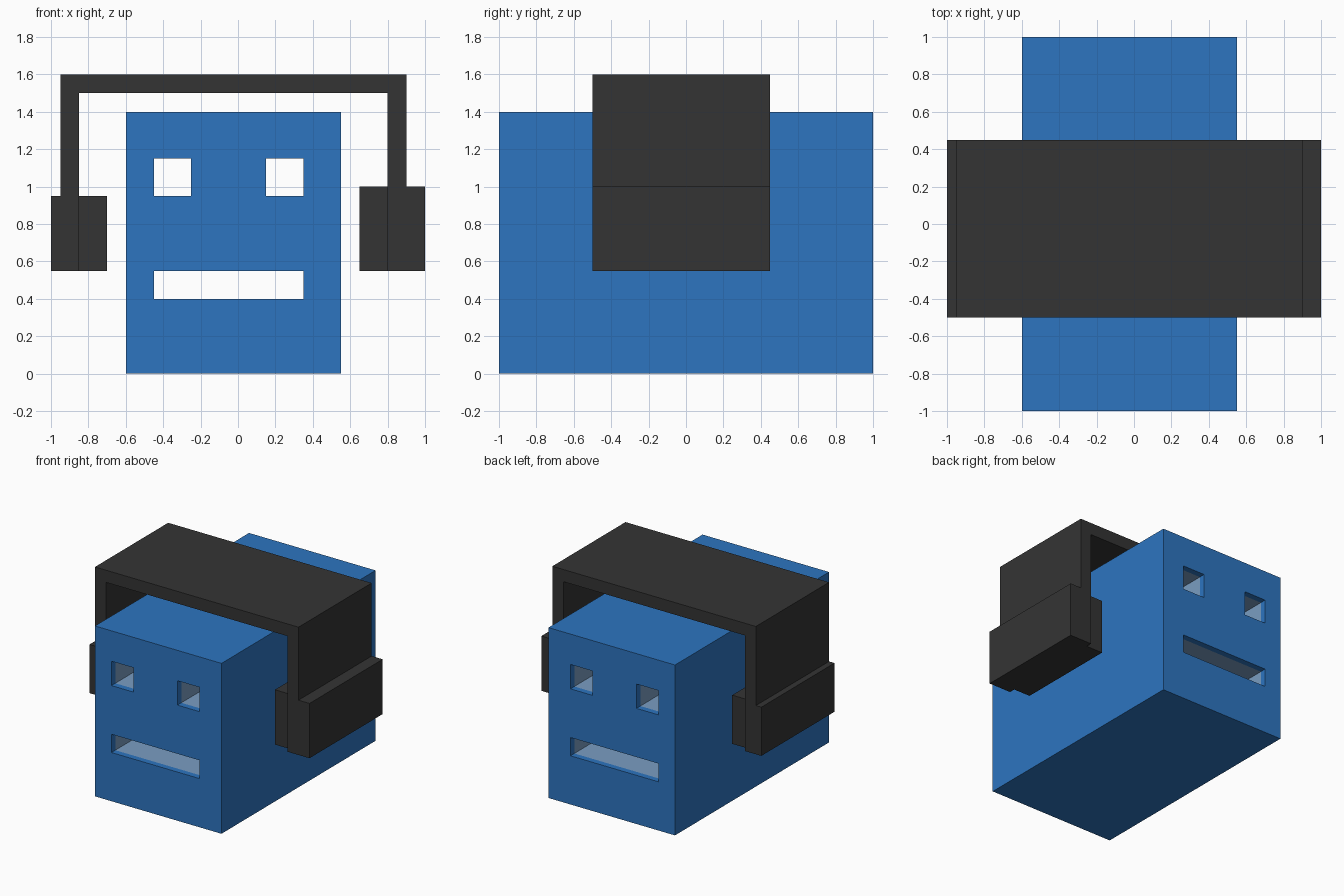
import bpy
import bmesh

cube = bpy.data.objects.get("Cube")
if cube:
    bpy.data.objects.remove(cube, do_unlink=True)


def material(name, rgb):
    lin = [((c / 255 + 0.055) / 1.055) ** 2.4 for c in rgb]
    m = bpy.data.materials.new(name)
    m.use_nodes = True
    m.diffuse_color = (*lin, 1)
    bsdf = m.node_tree.nodes["Principled BSDF"]
    bsdf.inputs["Base Color"].default_value = (*lin, 1)
    bsdf.inputs["Roughness"].default_value = 0.8
    return m


BLUE = material("blue", (45, 117, 192))
LINING = material("pale blue lining", (122, 157, 194))
DARK = material("charcoal", (52, 52, 52))


def extrude_profile(name, points, y0, y1, mat):
    """Extrude an (x, z) outline from y0 to y1."""
    bm = bmesh.new()
    face = bm.faces.new([bm.verts.new((x, y0, z)) for x, z in points])
    res = bmesh.ops.extrude_face_region(bm, geom=[face])
    verts = [v for v in res["geom"] if isinstance(v, bmesh.types.BMVert)]
    bmesh.ops.translate(bm, verts=verts, vec=(0, y1 - y0, 0))
    bmesh.ops.recalc_face_normals(bm, faces=bm.faces)
    mesh = bpy.data.meshes.new(name)
    bm.to_mesh(mesh)
    bm.free()
    mesh.materials.append(mat)
    obj = bpy.data.objects.new(name, mesh)
    bpy.context.collection.objects.link(obj)
    return obj


def box(name, x0, x1, z0, z1, y0, y1, mat):
    return extrude_profile(name, [(x0, z0), (x1, z0), (x1, z1), (x0, z1)], y0, y1, mat)


# Head block with eye and mouth openings running right through
head = box("head", -0.6, 0.55, 0, 1.4, -1, 1, BLUE)
openings = {
    "right_eye": (-0.45, -0.25, 0.95, 1.15),
    "left_eye": (0.15, 0.35, 0.95, 1.15),
    "mouth": (-0.45, 0.35, 0.4, 0.55),
}
bpy.context.view_layer.objects.active = head
for name, rect in openings.items():
    cutter = box(name + "_cutter", *rect, -1.2, 1.2, BLUE)
    cutter.hide_render = True
    mod = head.modifiers.new(name, "BOOLEAN")
    mod.operation = "DIFFERENCE"
    mod.solver = "EXACT"
    mod.object = cutter
    bpy.ops.object.modifier_apply(modifier=mod.name)
    bpy.data.objects.remove(cutter, do_unlink=True)

# Line the openings in pale blue, leaving a blue rim at both ends
head.data.materials.clear()
head.data.materials.append(BLUE)
head.data.materials.append(LINING)


def in_opening(face):
    c = face.calc_center_median()
    return (abs(face.normal.y) < 0.5 and -0.59 < c.x < 0.54 and 0.01 < c.z < 1.39)


bm = bmesh.new()
bm.from_mesh(head.data)
for y in (-0.95, 0.95):
    faces = [f for f in bm.faces if in_opening(f)]
    geom = faces + list({e for f in faces for e in f.edges}) + list({v for f in faces for v in f.verts})
    bmesh.ops.bisect_plane(bm, geom=geom, plane_co=(0, y, 0), plane_no=(0, 1, 0))
bm.normal_update()
for f in bm.faces:
    f.material_index = int(in_opening(f) and abs(f.calc_center_median().y) < 0.95)
bm.to_mesh(head.data)
bm.free()

# Headphone band: an arch with a longer right post
extrude_profile("headband", [(-0.95, 0.95), (-0.95, 1.6), (0.9, 1.6), (0.9, 1.0),
                             (0.8, 1.0), (0.8, 1.5), (-0.85, 1.5), (-0.85, 0.95)],
                -0.5, 0.45, DARK)

# Ear cups and the slightly narrower pads inside them
box("right_ear_cup", -1.0, -0.85, 0.55, 0.95, -0.5, 0.45, DARK)
box("right_ear_pad", -0.85, -0.70, 0.55, 0.95, -0.45, 0.40, DARK)
box("left_ear_cup", 0.8, 1.0, 0.55, 1.0, -0.5, 0.45, DARK)
box("left_ear_pad", 0.65, 0.8, 0.55, 1.0, -0.45, 0.40, DARK)
